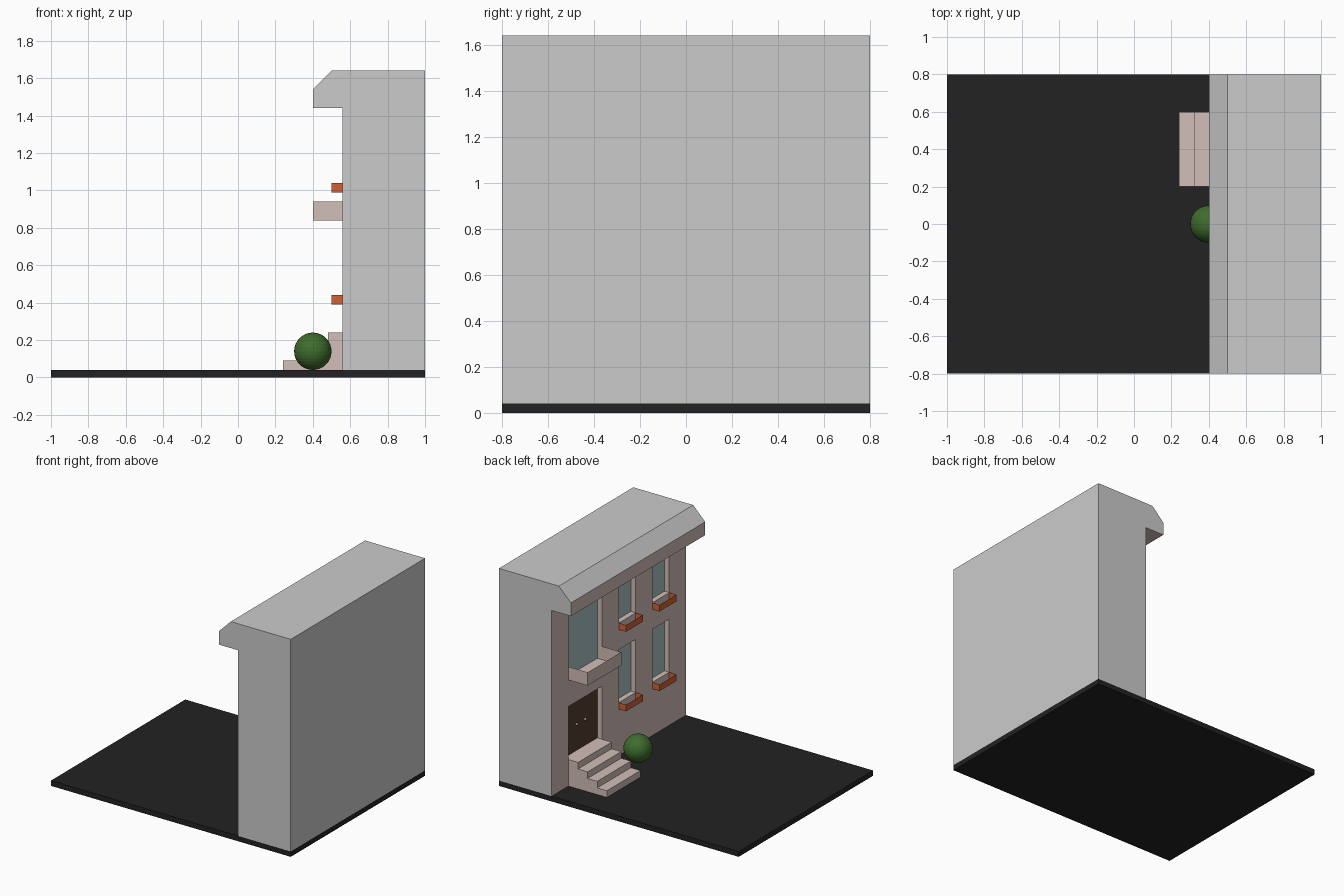
import bpy, bmesh
from mathutils import Vector, Matrix

if "Cube" in bpy.data.objects:
    bpy.data.objects.remove(bpy.data.objects["Cube"])


def material(name, rgb):
    m = bpy.data.materials.new(name)
    m.diffuse_color = (*rgb, 1)
    m.use_nodes = True
    m.node_tree.nodes["Principled BSDF"].inputs["Base Color"].default_value = m.diffuse_color
    return m


stone = material("pale_stone", (0.65, 0.52, 0.48))
asphalt = material("asphalt", (0.016, 0.016, 0.016))
wood = material("dark_wood", (0.09, 0.047, 0.03))
glass = material("glass", (0.40, 0.55, 0.55))
terracotta = material("terracotta", (0.62, 0.12, 0.04))
leaf = material("leaf", (0.05, 0.15, 0.025))
brass = material("brass", (0.55, 0.45, 0.30))


def finish(bm, name, *mats):
    mesh = bpy.data.meshes.new(name)
    bm.to_mesh(mesh)
    bm.free()
    for m in mats:
        mesh.materials.append(m)
    obj = bpy.data.objects.new(name, mesh)
    bpy.context.collection.objects.link(obj)
    return obj


def box_bm(lo, hi):
    bm = bmesh.new()
    lo, hi = Vector(lo), Vector(hi)
    bmesh.ops.create_cube(bm, size=1)
    bmesh.ops.scale(bm, vec=hi - lo, verts=bm.verts)
    bmesh.ops.translate(bm, vec=(lo + hi) / 2, verts=bm.verts)
    bm.normal_update()
    return bm


def open_box(name, lo, hi, mat):
    # thin tray: no lid, and open against the wall
    bm = box_bm(lo, hi)
    gone = [f for f in bm.faces if f.normal.z > 0.5 or f.normal.x > 0.5]
    bmesh.ops.delete(bm, geom=gone, context='FACES')
    return finish(bm, name, mat)


def add_face(bm, pts, mat_index=0):
    f = bm.faces.new([bm.verts.new(p) for p in pts])
    f.material_index = mat_index
    return f


def add_prism(bm, profile, y0, y1, skip=(), tinted=()):
    # xz profile swept along y
    n = len(profile)
    for y in (y0, y1):
        add_face(bm, [(x, y, z) for x, z in profile])
    for i in range(n):
        if i in skip:
            continue
        (xa, za), (xb, zb) = profile[i], profile[(i + 1) % n]
        add_face(bm, [(xa, y0, za), (xb, y0, zb), (xb, y1, zb), (xa, y1, za)],
                 int(i in tinted))


def weld(bm):
    bmesh.ops.remove_doubles(bm, verts=bm.verts, dist=1e-5)
    bmesh.ops.recalc_face_normals(bm, faces=bm.faces)


# Street slab
finish(box_bm((-1, -0.8, 0), (1, 0.8, 0.04)), "ground_slab", asphalt)

# Openings in the facade: name, y range, z range, filling
WALL, BACK = 0.56, 0.60
openings = [("front_door", 0.2, 0.6, 0.24, 0.64, wood),
            ("balcony_window", 0.2, 0.6, 0.84, 1.44, glass)]
for y in (-0.6, -0.2):
    for z in (0.44, 1.04):
        openings.append(("window", y, y + 0.2, z, z + 0.4, glass))

# Building body with chamfered cornice; facade edge left open
bm = bmesh.new()
add_prism(bm, [(WALL, 0.04), (WALL, 1.44), (0.4, 1.44), (0.4, 1.54),
               (0.5, 1.64), (1, 1.64), (1, 0.04)],
          -0.8, 0.8, skip=(0,), tinted=(1, 2))

# Facade cells around the openings
ys = [-0.8, -0.6, -0.4, -0.2, 0, 0.2, 0.6, 0.8]
zs = [0.04, 0.24, 0.44, 0.64, 0.84, 1.04, 1.44]
for ya, yb in zip(ys, ys[1:]):
    for za, zb in zip(zs, zs[1:]):
        y, z = (ya + yb) / 2, (za + zb) / 2
        if not any(o[1] < y < o[2] and o[3] < z < o[4] for o in openings):
            add_face(bm, [(WALL, ya, za), (WALL, ya, zb),
                          (WALL, yb, zb), (WALL, yb, za)], 1)

# Reveals and back panels of the openings
for i, (name, y0, y1, z0, z1, mat) in enumerate(openings):
    ring = [(y0, z0), (y0, z1), (y1, z1), (y1, z0)]
    for (ya, za), (yb, zb) in zip(ring, ring[1:] + ring[:1]):
        add_face(bm, [(WALL, ya, za), (WALL, yb, zb),
                      (BACK, yb, zb), (BACK, ya, za)], 1)
    add_face(bm, [(BACK, y, z) for y, z in ring], 2 if mat is wood else 3)
weld(bm)
building = finish(bm, "building", None, stone, wood, glass)

# Front steps
profile = [(WALL, 0.04), (0.24, 0.04)]
for i in range(4):
    x, z = 0.24 + 0.08 * i, 0.09 + 0.05 * i
    profile += [(x, z), (x + 0.08, z)]
bm = bmesh.new()
add_prism(bm, profile, 0.2, 0.6)
weld(bm)
finish(bm, "front_steps", stone)

# Balcony and flower boxes
open_box("balcony", (0.4, 0.2, 0.84), (WALL, 0.6, 0.94), stone)
for name, y0, y1, z0, z1, mat in openings:
    if name == "window":
        open_box("flower_box", (0.5, y0, z0 - 0.05), (WALL, y1, z0), terracotta)


def ball(name, loc, r, u, v, mat):
    bm = bmesh.new()
    bmesh.ops.create_uvsphere(bm, u_segments=u, v_segments=v, radius=r,
                              matrix=Matrix.Translation(loc))
    return finish(bm, name, mat)


# Door knobs and round bush
for y in (0.35, 0.45):
    ball("door_knob", (0.595, y, 0.44), 0.01, 12, 8, brass)
ball("round_bush", (0.4, 0, 0.14), 0.1, 32, 16, leaf)
